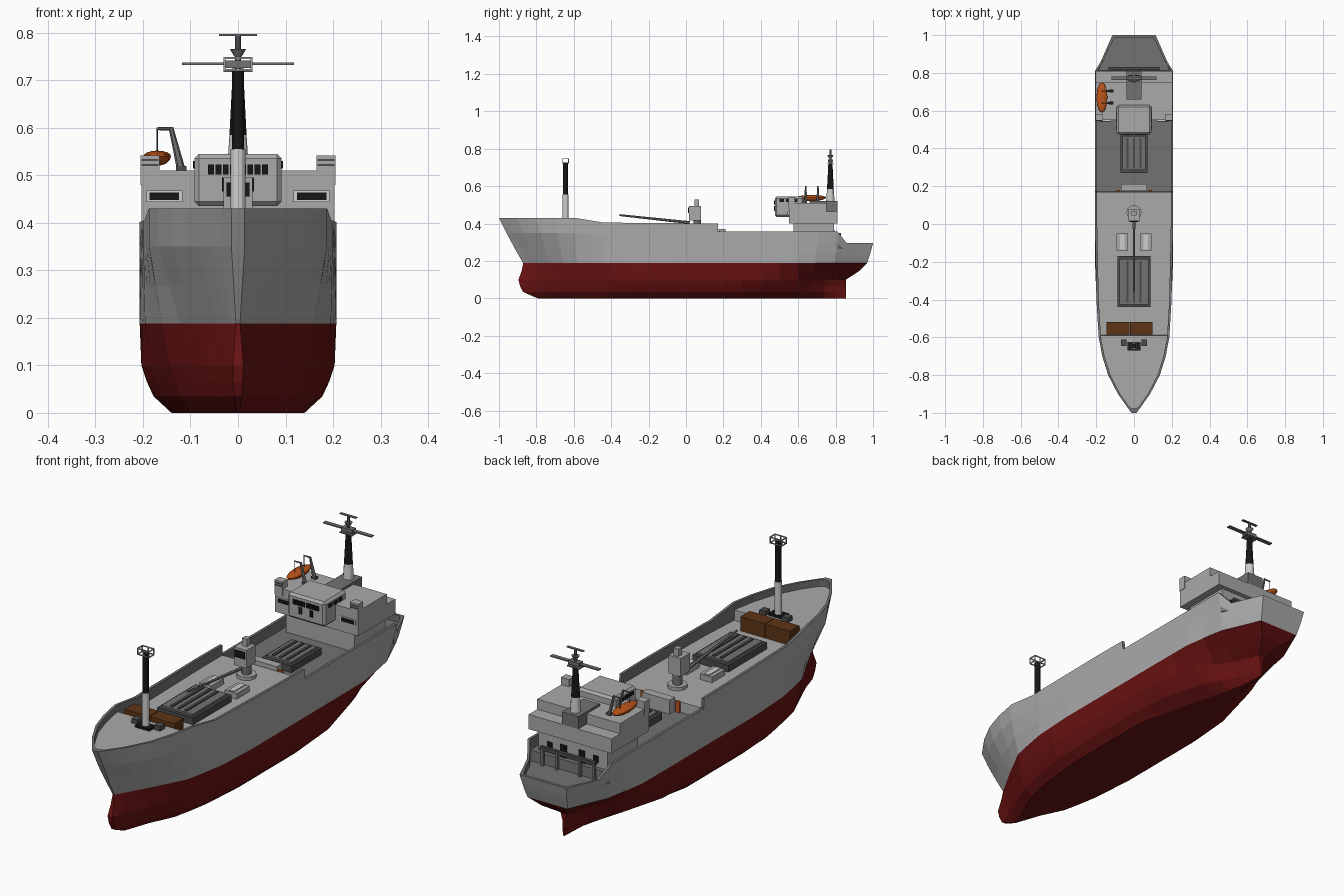
import bpy, bmesh, math
from mathutils import Vector

cube = bpy.data.objects.get("Cube")
if cube:
    bpy.data.objects.remove(cube, do_unlink=True)


def material(name, r, g, b):
    m = bpy.data.materials.new(name)
    m.use_nodes = True
    m.diffuse_color = (r, g, b, 1)
    m.node_tree.nodes["Principled BSDF"].inputs["Base Color"].default_value = (r, g, b, 1)
    return m


light = material("light grey", .4, .4, .4)
dark = material("dark grey", .17, .17, .17)
slate = material("slate", .07, .07, .07)
red = material("hull red", .14, .006, .006)
black = material("black", .008, .008, .008)
white = material("white", .62, .62, .6)
brown = material("container brown", .11, .035, .008)
orange = material("rescue orange", .5, .09, .01)


def finish(name, bm, *mats):
    bmesh.ops.recalc_face_normals(bm, faces=bm.faces[:])
    mesh = bpy.data.meshes.new(name)
    bm.to_mesh(mesh)
    bm.free()
    for m in mats:
        mesh.materials.append(m)
    obj = bpy.data.objects.new(name, mesh)
    bpy.context.collection.objects.link(obj)
    return obj


def box(name, mat, xs, ys, zs):
    bm = bmesh.new()
    bmesh.ops.create_cube(bm, size=1)
    for v in bm.verts:
        v.co = [sum(r) / 2 + c * (r[1] - r[0]) for c, r in zip(v.co, (xs, ys, zs))]
    return finish(name, bm, mat)


def pair(name, mat, xs, ys, zs):
    box(name + "_left", mat, xs, ys, zs)
    box(name + "_right", mat, (-xs[1], -xs[0]), ys, zs)


def rod(name, mat, start, end, r1, r2=None, sides=12):
    a, b = Vector(start), Vector(end)
    bm = bmesh.new()
    bmesh.ops.create_cone(bm, cap_ends=True, segments=sides, radius1=r1,
                          radius2=r1 if r2 is None else r2, depth=(b - a).length)
    turn = (b - a).to_track_quat('Z', 'Y')
    for v in bm.verts:
        v.co = turn @ v.co + (a + b) / 2
    return finish(name, bm, mat)


def lookup(table, t):
    if t <= table[0][0]:
        return table[0][1]
    for (a, va), (b, vb) in zip(table, table[1:]):
        if t <= b:
            return va + (vb - va) * (t - a) / (b - a)
    return table[-1][1]


# Hull lines: half widths along the length at several heights
keel_w = [(-1, .003), (-.8, .04), (-.6, .09), (-.4, .125), (-.2, .14), (.2, .14), (.4, .1), (.6, .045), (.8, .01), (1, .004)]
bilge_w = [(-1, .012), (-.9, .035), (-.6, .14), (-.3, .203), (.4, .203), (.6, .15), (.8, .05), (1, .006)]
water_w = [(-1, .004), (-.9, .045), (-.8, .085), (-.6, .16), (-.4, .196), (-.2, .207), (.6, .207), (.8, .18), (1, .1)]
deck_w = [(-1, .014), (-.9, .085), (-.8, .137), (-.7, .168), (-.6, .187), (-.4, .199), (0, .207), (.81, .207), (.86, .186), (1, .122)]
stem = [(0, -.79), (.03, -.87), (.09, -.9), (.14, -.88), (.19, -.87), (.3, -.935), (.43, -1)]
stern = [(.1, .855), (.14, .92), (.19, .97), (.29, 1)]
sheer = [(-.59, .43), (-.44, .405), (.17, .4), (.172, .357), (.81, .357), (.86, .295)]
deck_z = [(-.59, .4), (-.588, .355), (.17, .355), (.172, .31), (.81, .31), (.812, .265)]


def half_width(s, z):
    k, b = lookup(keel_w, s), lookup(bilge_w, s)
    return lookup([(0, k), (.035, k + .6 * (b - k)), (.09, b),
                   (.19, lookup(water_w, s)), (.35, lookup(deck_w, s))], z)


def along(s, z):
    if s < -.55:
        return -.55 + (s + .55) * (-.55 - lookup(stem, z)) / .45
    if s > .6:
        return .6 + (s - .6) * (lookup(stern, z) - .6) / .4
    return s


stations = sorted([-1, -.97, -.94, -.9, -.85, -.59, -.588, -.44, .17, .172, .81, .812, .86, .93, 1]
                  + [-.8 + i / 10 for i in range(16)])
below = (0, .012, .035, .065, .1, .145, .188)
bm = bmesh.new()
grid = []
for s in stations:
    top, floor = lookup(sheer, s), lookup(deck_z, s)
    points = [(half_width(s, z), along(s, z), z) for z in below]
    for f in (.33, .67, 1):
        z = .188 + f * (top - .188)
        points.append((half_width(s, z), along(s, z), z))
    inner = max(half_width(s, top) - .012, .004)
    yi = min(max(along(s, top), -.978), .987)
    points += [(inner, yi, top), (inner, yi, floor)]
    grid.append([[bm.verts.new((side * x, y, z)) for x, y, z in points] for side in (1, -1)])

rows = len(grid[0][0])


def panel(verts, index):
    bm.faces.new(verts).material_index = index


def row_material(j):
    return 1 if j < len(below) - 1 else 0 if j < rows - 3 else 2


for s, a, b in zip(stations, grid, grid[1:]):
    for side in (0, 1):
        for j in range(rows - 1):
            panel([a[side][j], b[side][j], b[side][j + 1], a[side][j + 1]], row_material(j))
    panel([a[0][0], b[0][0], b[1][0], a[1][0]], 1)
    panel([a[0][-1], b[0][-1], b[1][-1], a[1][-1]], 0 if s < .171 else 2)
for end in (grid[0], grid[-1]):
    for j in range(rows - 1):
        panel([end[0][j], end[0][j + 1], end[1][j + 1], end[1][j]], row_material(j))
finish("hull", bm, light, red, dark)

# Deck cargo hatches with ribbed covers
for name, y0, y1, w, z in (("fore_hatch", -.44, -.17, .088, .355), ("aft_hatch", .27, .48, .072, .31)):
    box(name + "_coaming", slate, (-w, w), (y0, y1), (z, z + .03))
    box(name + "_cover", dark, (.012 - w, w - .012), (y0 + .015, y1 - .015), (z + .03, z + .038))
    for i in (-1, 0, 1):
        box(name + "_rib", slate, (i * .035 - .006, i * .035 + .006), (y0 + .025, y1 - .025), (z + .038, z + .043))

# Containers, lockers and the step between the decks
for x0, x1 in ((-.145, -.025), (-.022, .098)):
    box("container", brown, (x0, x1), (-.585, -.52), (.355, .418))
pair("deck_locker", light, (.033, .092), (-.14, -.05), (.355, .38))
pair("locker_lid", white, (.05, .075), (-.135, -.055), (.38, .384))
box("step_locker", light, (-.068, .068), (.175, .212), (.31, .372))
pair("deck_ladder", orange, (.075, .095), (.173, .181), (.31, .36))

# Deck crane
rod("crane_base", light, (0, .06, .355), (0, .06, .37), .04)
rod("crane_column", dark, (0, .06, .37), (0, .06, .42), .02)
box("crane_cab", light, (-.03, .03), (.015, .08), (.415, .495))
box("crane_window", black, (-.024, .024), (.01, .015), (.455, .485))
box("crane_head", light, (-.012, .012), (.045, .07), (.495, .528))
rod("crane_boom", dark, (0, .02, .405), (0, -.355, .445), .008, .005, 6)

# Foremast with lantern frame and winches
box("foremast_base", black, (-.035, .035), (-.67, -.625), (.4, .41))
rod("foremast_lower", white, (0, -.645, .4), (0, -.645, .555), .016)
rod("foremast_upper", black, (0, -.645, .555), (0, -.645, .725), .013)
for z in (.72, .745):
    for y in (-.662, -.628):
        box("lantern_rail", light, (-.03, .03), (y - .002, y + .002), (z, z + .004))
    pair("lantern_side", light, (.026, .03), (-.662, -.628), (z, z + .004))
for y in (-.662, -.628):
    pair("lantern_post", light, (.026, .03), (y - .002, y + .002), (.72, .745))
    box("lantern_middle_post", light, (-.002, .002), (y - .002, y + .002), (.72, .745))
pair("winch", slate, (.04, .07), (-.645, -.612), (.4, .42))

# Deckhouse and bridge
box("lower_house", light, (-.168, .168), (.575, .79), (.265, .4))
box("main_house", light, (-.203, .203), (.55, .75), (.4, .51))
box("aft_terrace", light, (-.203, .203), (.75, .81), (.4, .465))
bridge = box("bridge", light, (-.092, .092), (.475, .63), (.435, .545))
bevel = bridge.modifiers.new("soft_corners", 'BEVEL')
bevel.width = .01
bevel.segments = 1
box("mast_house", dark, (-.04, .04), (.66, .81), (.465, .52))
pair("wing_shelter", light, (.165, .205), (.547, .582), (.48, .542))
for z in (.52, .53):
    pair("wing_slot", slate, (.167, .203), (.544, .547), (z, z + .004))
pair("window_frame", white, (.117, .193), (.546, .55), (.444, .468))
pair("wing_window", black, (.124, .186), (.543, .547), (.448, .464))
for i in range(4):
    x = .004 + i * .0155
    pair("bridge_window", black, (x, x + .0125), (.471, .476), (.502, .523))
for i in (0, 1):
    pair("lower_window", black, (.019 + i * .009, .025 + i * .009), (.471, .476), (.466, .495))
for side in (-1, 1):
    for y in (.5, .535, .57):
        x = side * .0925
        box("bridge_side_window", black, (x - .002, x + .002), (y, y + .025), (.514, .53))
pair("aft_door", black, (.03, .06), (.788, .794), (.29, .365))
pair("aft_window", black, (.1, .125), (.788, .794), (.33, .36))

# Towing beam on the stern deck
box("stern_beam", slate, (-.135, .135), (.815, .83), (.335, .35))
for x in (.05, .12):
    pair("beam_post", dark, (x, x + .012), (.817, .828), (.265, .336))

# Main mast with radar bars
mast_y = .772
rod("mainmast_lower", white, (0, mast_y, .51), (0, mast_y, .585), .023, .018)
rod("mainmast_upper", black, (0, mast_y, .585), (0, mast_y, .722), .018, .011)
box("radar_platform", dark, (-.03, .03), (mast_y - .018, mast_y + .018), (.717, .722))
box("radar_hub", dark, (-.027, .027), (mast_y - .014, mast_y + .014), (.726, .742))
box("radar_bar", dark, (-.118, .118), (mast_y - .009, mast_y + .009), (.732, .737))
rod("mast_neck", slate, (0, mast_y, .72), (0, mast_y, .796), .006)
rod("mast_cone", dark, (0, mast_y, .75), (0, mast_y, .766), .008, .017)
box("top_radar_bar", dark, (-.04, .04), (mast_y - .006, mast_y + .006), (.793, .797))

# Lifeboat with its davits
bm = bmesh.new()
bmesh.ops.create_uvsphere(bm, u_segments=12, v_segments=8, radius=1)
for v in bm.verts:
    v.co = (v.co.x * .029 - .17, v.co.y * .08 + .67, .54 + v.co.z * (.02 if v.co.z < 0 else .012))
finish("lifeboat", bm, orange)
for y in (.64, .705):
    box("davit_foot", slate, (-.13, -.108), (y - .008, y + .008), (.51, .52))
    rod("davit_leg", dark, (-.119, y, .51), (-.141, y, .6), .009, .005, 6)
    rod("davit_arm", dark, (-.138, y, .598), (-.172, y, .598), .004, .003, 6)
    rod("davit_fall", slate, (-.17, y, .545), (-.17, y, .598), .0015, sides=6)
